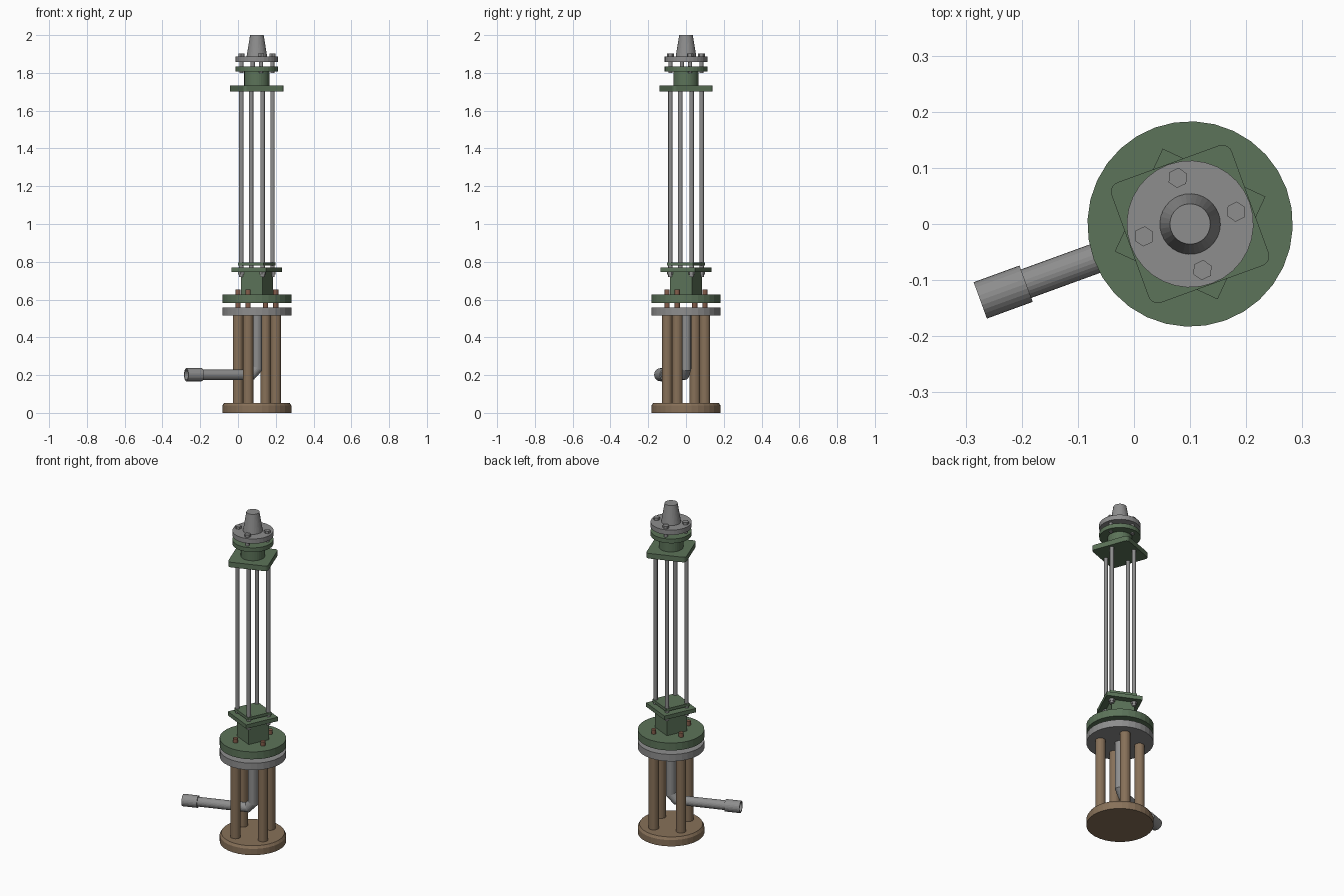
import bpy, bmesh, math
from mathutils import Matrix, Vector

if "Cube" in bpy.data.objects:
    bpy.data.objects.remove(bpy.data.objects["Cube"])

# the whole model is turned 20 degrees about its column axis
FRAME = Matrix.Translation((0.1, 0, 0)) @ Matrix.Rotation(math.radians(20), 4, 'Z')


def material(name, rgb):
    m = bpy.data.materials.new(name)
    m.diffuse_color = (*rgb, 1)
    m.use_nodes = True
    m.node_tree.nodes["Principled BSDF"].inputs["Base Color"].default_value = m.diffuse_color
    return m


GREY = material("steel grey", (0.27, 0.27, 0.27))
GREEN = material("dull green", (0.107, 0.172, 0.1))
BROWN = material("brown", (0.245, 0.165, 0.1))
RUST = material("rust brown", (0.23, 0.11, 0.07))


def finish(name, bm, mat):
    bmesh.ops.recalc_face_normals(bm, faces=bm.faces)
    me = bpy.data.meshes.new(name)
    bm.to_mesh(me)
    bm.free()
    me.materials.append(mat)
    ob = bpy.data.objects.new(name, me)
    bpy.context.collection.objects.link(ob)
    ob.matrix_world = FRAME
    return ob


def lathe(name, profile, mat, segs=32, at=(0, 0), turn=0):
    """Revolve (radius, z) points about a vertical axis, capping both ends."""
    bm = bmesh.new()
    rings = []
    for r, z in profile:
        rings.append([bm.verts.new((at[0] + r * math.cos(turn + 2 * math.pi * i / segs),
                                    at[1] + r * math.sin(turn + 2 * math.pi * i / segs), z))
                      for i in range(segs)])
    for a, b in zip(rings, rings[1:]):
        for i in range(segs):
            j = (i + 1) % segs
            bm.faces.new((a[i], a[j], b[j], b[i]))
    bm.faces.new(rings[0][::-1])
    bm.faces.new(rings[-1])
    return finish(name, bm, mat)


def cyl(name, r, z0, z1, mat, **kw):
    return lathe(name, [(r, z0), (r, z1)], mat, **kw)


def square(name, half, z0, z1, mat, diamond=False, corner=0):
    bm = bmesh.new()
    m = Matrix.Translation((0, 0, (z0 + z1) / 2))
    if diamond:
        m = m @ Matrix.Rotation(math.pi / 4, 4, 'Z')
    bmesh.ops.create_cube(bm, size=1, matrix=m @ Matrix.Diagonal((2 * half, 2 * half, z1 - z0, 1)))
    if corner:
        up = [e for e in bm.edges if abs(e.verts[0].co.z - e.verts[1].co.z) > 1e-4]
        bmesh.ops.bevel(bm, geom=up, offset=corner, segments=5, profile=0.5, affect='EDGES')
    return finish(name, bm, mat)


def around(r, start_deg):
    for k in range(4):
        a = math.radians(start_deg + 90 * k)
        yield k + 1, (r * math.cos(a), r * math.sin(a))


# base and lower flange pair
lathe("base_disc", [(0.183, 0), (0.183, 0.038), (0.174, 0.053)], BROWN)
cyl("lower_grey_flange", 0.183, 0.516, 0.558, GREY)
cyl("lower_green_flange", 0.183, 0.582, 0.627, GREEN)
for n, p in around(0.11, 45):
    cyl(f"leg_{n}", 0.028, 0.05, 0.518, BROWN, segs=24, at=p)
    cyl(f"leg_stud_{n}", 0.0135, 0.55, 0.652, RUST, segs=16, at=p)

# box neck with its two square plates
square("box_neck", 0.064, 0.62, 0.75, GREEN, diamond=True)
square("large_square_plate", 0.101, 0.746, 0.770, GREEN, diamond=True)
square("small_square_plate", 0.075, 0.780, 0.797, GREEN, diamond=True)

# four long rods with nuts
for n, p in around(0.088, 0):
    cyl(f"rod_{n}", 0.0118, 0.72, 1.705, GREY, segs=16, at=p)
    cyl(f"rod_lower_nut_{n}", 0.018, 0.732, 0.747, GREY, segs=6, at=p)

# head: rounded plate, hub and upper flange pair
square("head_plate", 0.114, 1.702, 1.733, GREEN, corner=0.018)
cyl("head_hub", 0.067, 1.73, 1.81, GREEN)
cyl("upper_green_flange", 0.113, 1.807, 1.833, GREEN)
cyl("upper_grey_flange", 0.113, 1.858, 1.887, GREY)
for n, p in around(0.085, -5):
    cyl(f"flange_bolt_{n}", 0.011, 1.80, 1.88, GREY, segs=12, at=p)
    cyl(f"flange_bolt_head_{n}", 0.018, 1.88, 1.902, GREY, segs=6, at=p, turn=0.1)
lathe("top_cone", [(0.054, 1.88), (0.054, 1.89), (0.036, 2.0)], GREY)


# bent outlet pipe: round sections mitred along a path in the local xz plane
def sweep(name, path, mat, segs=24):
    """path holds (x, z, radius, lean): lean is the section's turn about y in degrees."""
    bm = bmesh.new()
    rings = []
    for x, z, r, lean, stretch in path:
        rot = Matrix.Rotation(math.radians(lean), 3, 'Y')
        ring = []
        for i in range(segs):
            a = 2 * math.pi * i / segs
            co = rot @ Vector((r * stretch * math.cos(a), r * math.sin(a), 0))
            ring.append(bm.verts.new((x + co.x, co.y, z + co.z)))
        rings.append(ring)
    for a, b in zip(rings, rings[1:]):
        for i in range(segs):
            j = (i + 1) % segs
            bm.faces.new((a[i], a[j], b[j], b[i]))
    bm.faces.new(rings[0])
    bm.faces.new(rings[-1])
    return finish(name, bm, mat)


sweep("outlet_pipe", [(0, 0.52, 0.028, 0, 1), (0, 0.235, 0.028, 22.5, 1.08),
                      (-0.03, 0.202, 0.027, 67.5, 1.08), (-0.32, 0.202, 0.027, 90, 1)], GREY)
# collar on the pipe end, with a shallow bore
sweep("pipe_collar", [(-0.311, 0.202, 0.0345, 90, 1), (-0.398, 0.202, 0.0345, 90, 1),
                      (-0.398, 0.202, 0.027, 90, 1), (-0.378, 0.202, 0.027, 90, 1)], GREY)
